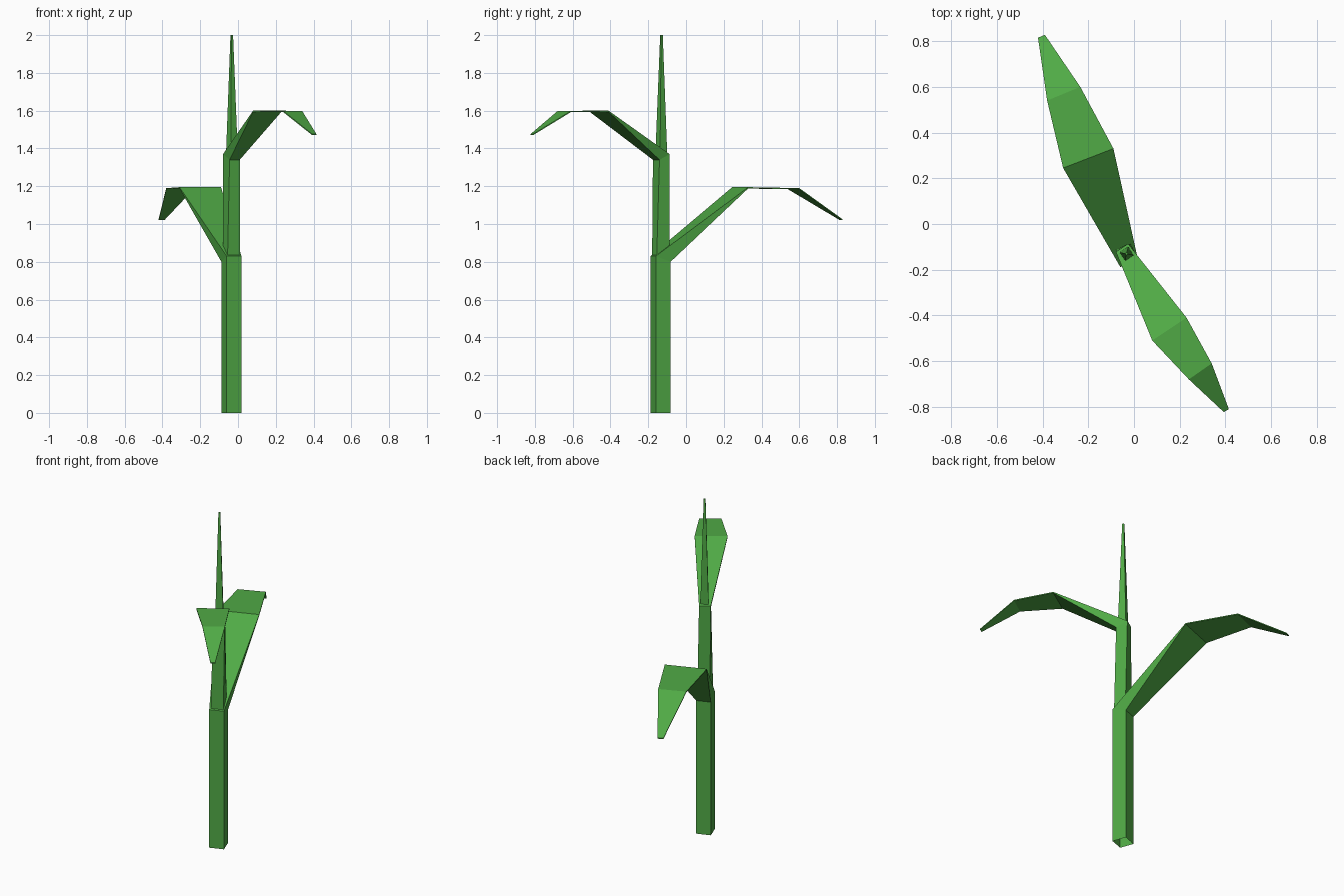
import bpy, bmesh, math

if "Cube" in bpy.data.objects:
    bpy.data.objects.remove(bpy.data.objects["Cube"])

green = bpy.data.materials.new("leaf green")
green.diffuse_color = (0.08, 0.40, 0.06, 1)
green.use_nodes = True
green.node_tree.nodes["Principled BSDF"].inputs["Base Color"].default_value = green.diffuse_color


def square(cx, cy, side, deg, z_front, z_back):
    """Turned square ring: front left, front right, back right, back left."""
    r = side / math.sqrt(2)
    return [(cx + r * math.cos(math.radians(deg + a)),
             cy + r * math.sin(math.radians(deg + a)), z)
            for a, z in ((225, z_front), (315, z_front), (45, z_back), (135, z_back))]


def blade(left, right, z, thick=0.006):
    """Thin blade section, upper pair then lower pair."""
    return [(*left, z), (*right, z), (*right, z - thick), (*left, z - thick)]


def loft(name, rings):
    """Skin four-sided rings; the base stays open, the end is capped."""
    bm = bmesh.new()
    vs = [[bm.verts.new(p) for p in ring] for ring in rings]
    for a, b in zip(vs, vs[1:]):
        for i in range(4):
            j = (i + 1) % 4
            bm.faces.new((a[i], a[j], b[j], b[i]))
    bm.faces.new(vs[-1])
    bmesh.ops.recalc_face_normals(bm, faces=bm.faces)
    mesh = bpy.data.meshes.new(name)
    bm.to_mesh(mesh)
    bm.free()
    mesh.materials.append(green)
    obj = bpy.data.objects.new(name, mesh)
    bpy.context.collection.objects.link(obj)


def leaf_to_front(ring):
    """Reorder a ring so that its back pair feeds the blade's upper side."""
    return [ring[3], ring[2], ring[1], ring[0]]


# Lower stalk bending into the leaf at the back
loft("lower_stalk_and_leaf", [
    square(-0.035, -0.135, 0.083, 20, 0, 0),
    square(-0.035, -0.135, 0.083, 20, 0.83, 0.80),
    blade((-0.31, 0.245), (-0.09, 0.33), 1.195),
    blade((-0.38, 0.54), (-0.235, 0.60), 1.19),
    blade((-0.42, 0.815), (-0.39, 0.828), 1.026),
])

# Upper stalk bending into the leaf at the front
loft("upper_stalk_and_leaf", [
    leaf_to_front(square(-0.034, -0.134, 0.071, 20, 0.825, 0.825)),
    leaf_to_front(square(-0.035, -0.131, 0.064, 33, 1.34, 1.37)),
    blade((0.08, -0.51), (0.23, -0.41), 1.6),
    blade((0.24, -0.68), (0.34, -0.61), 1.598),
    blade((0.393, -0.823), (0.415, -0.81), 1.476),
])

# Pointed shoot at the top
loft("top_shoot", [
    square(-0.032, -0.131, 0.046, 33, 1.35, 1.36),
    square(-0.033, -0.13, 0.010, 33, 2.0, 2.0),
])
